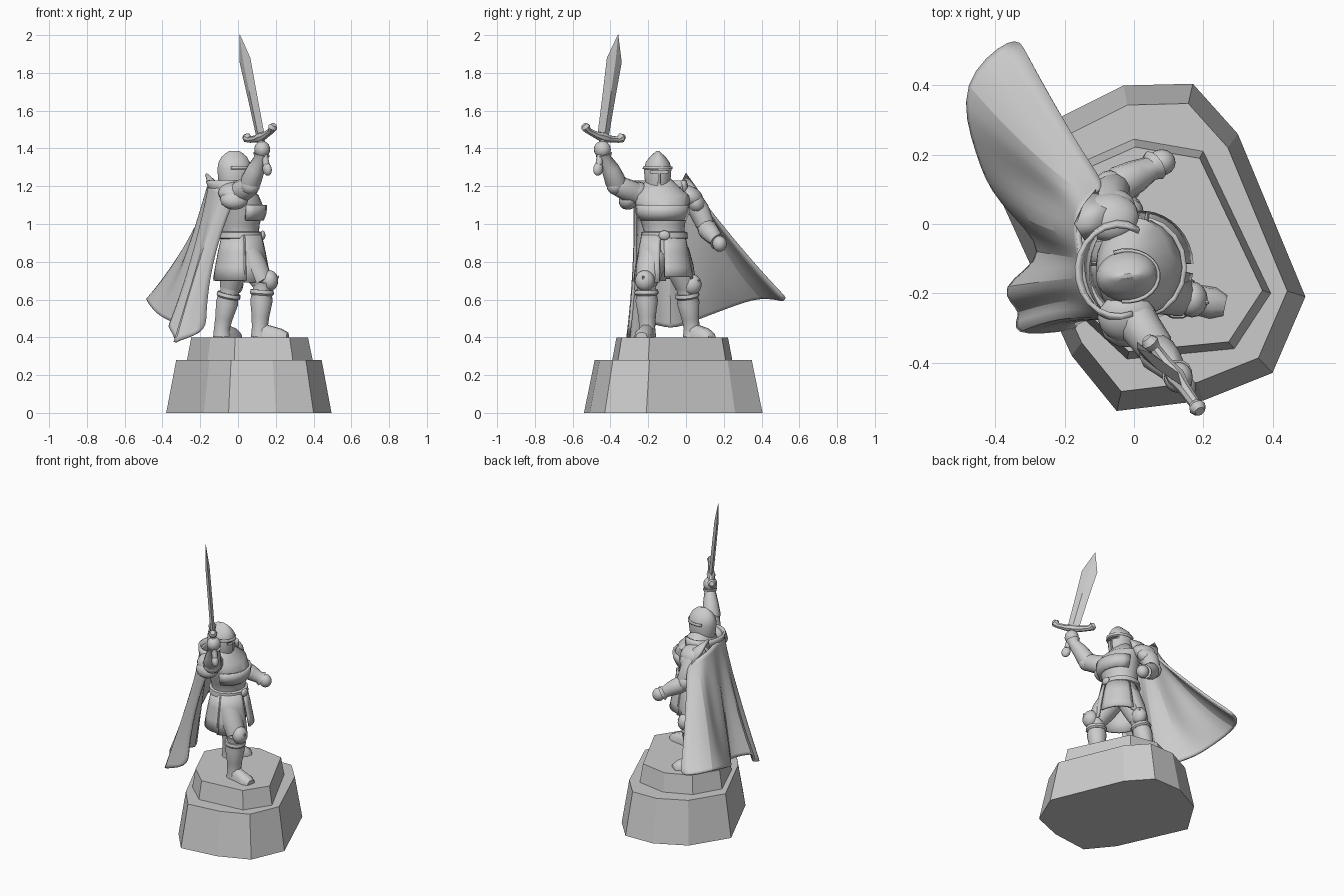
import bpy
import bmesh
from math import cos, sin, pi, radians
from mathutils import Vector, Matrix

default = bpy.data.objects.get("Cube")
if default:
    bpy.data.objects.remove(default)

stone = bpy.data.materials.new("pale grey stone")
stone.use_nodes = True
GREY = (0.6, 0.6, 0.6, 1)
stone.diffuse_color = GREY
stone.node_tree.nodes["Principled BSDF"].inputs["Base Color"].default_value = GREY


def finish(name, bm, smooth=40, thick=0, subdiv=0):
    """Turn a bmesh into a shaded object with optional modifiers."""
    bmesh.ops.recalc_face_normals(bm, faces=bm.faces)
    mesh = bpy.data.meshes.new(name)
    bm.to_mesh(mesh)
    bm.free()
    mesh.materials.append(stone)
    obj = bpy.data.objects.new(name, mesh)
    bpy.context.collection.objects.link(obj)
    if subdiv:
        obj.modifiers.new("soften", "SUBSURF").levels = subdiv
        obj.modifiers["soften"].render_levels = subdiv
    if thick:
        mod = obj.modifiers.new("thickness", "SOLIDIFY")
        mod.thickness = thick
        mod.offset = 0
    if smooth:
        bpy.ops.object.select_all(action="DESELECT")
        obj.select_set(True)
        bpy.context.view_layer.objects.active = obj
        bpy.ops.object.shade_smooth_by_angle(angle=radians(smooth))
    return obj


def skin(name, rows, closed=True, **kw):
    """Bridge equal rows of points; closed rows are capped at both ends."""
    bm = bmesh.new()
    grid = [[bm.verts.new(p) for p in row] for row in rows]
    n = len(grid[0])
    for low, high in zip(grid, grid[1:]):
        for i in range(n if closed else n - 1):
            j = (i + 1) % n
            bm.faces.new((low[i], low[j], high[j], high[i]))
    if closed:
        bm.faces.new(grid[0])
        bm.faces.new(grid[-1])
    return finish(name, bm, **kw)


def stack(name, rings, n=20, yaw=0, **kw):
    """Horizontal ellipses given as (x, y, z, rx, ry)."""
    rows = []
    for x, y, z, rx, ry in rings:
        row = []
        for i in range(n):
            a = 2 * pi * i / n
            u, v = rx * cos(a), ry * sin(a)
            row.append((x + u * cos(yaw) - v * sin(yaw), y + u * sin(yaw) + v * cos(yaw), z))
        rows.append(row)
    return skin(name, rows, **kw)


def tube(name, path, n=12, **kw):
    """Round limb through (x, y, z, radius) stations."""
    pts = [Vector(p[:3]) for p in path]
    rows = []
    for i, p in enumerate(pts):
        axis = (pts[min(i + 1, len(pts) - 1)] - pts[max(i - 1, 0)]).normalized()
        side = axis.cross(Vector((0.3, 1, 0.1))).normalized()
        up = axis.cross(side)
        r = path[i][3]
        rows.append([p + r * (side * cos(2 * pi * k / n) + up * sin(2 * pi * k / n)) for k in range(n)])
    return skin(name, rows, **kw)


def panel(name, centre, span, profile, steps=8, thick=0.014):
    """Curved plate: an arc of degrees swept through (z, rx, ry) levels."""
    a0, a1 = map(radians, span)
    rows = []
    for z, rx, ry in profile:
        angles = [a0 + (a1 - a0) * i / steps for i in range(steps + 1)]
        rows.append([(centre[0] + rx * cos(a), centre[1] + ry * sin(a), z) for a in angles])
    return skin(name, rows, closed=False, thick=thick)


def ball(name, at, size, turn=(0, 0, 0)):
    bm = bmesh.new()
    bmesh.ops.create_uvsphere(bm, u_segments=16, v_segments=10, radius=1)
    obj = finish(name, bm)
    obj.location, obj.scale, obj.rotation_euler = at, size, turn
    return obj


# Faceted two-tier plinth
def tier(name, outline, z0, z1, shrink, middle):
    c = Vector(middle)
    low = [Vector(p) for p in outline]
    high = [c + (p - c) * shrink for p in low]
    skin(name, [[(p.x, p.y, z0) for p in low], [(p.x, p.y, z1) for p in high]], smooth=0)


tier("plinth_lower", [(-.05, -.54), (.2, -.51), (.4, -.43), (.495, -.21), (.3, .26), (.17, .405),
                      (-.03, .4), (-.23, .3), (-.38, .06), (-.18, -.38)], 0, .28, .88, (.06, -.07))
tier("plinth_upper", [(-.02, -.39), (.29, -.36), (.395, -.2), (.2, .21), (0, .245),
                      (-.17, .17), (-.27, 0), (-.16, -.26)], .28, .4, .93, (.05, -.08))

# Torso, belt and tabard
stack("torso", [(.02, -.12, .84, .09, .11), (.01, -.115, .95, .1, .105), (.01, -.12, 1, .105, .115),
                (.02, -.125, 1.08, .12, .14), (0, -.13, 1.15, .11, .15),
                (-.02, -.14, 1.2, .08, .1), (-.02, -.14, 1.24, .05, .06)])
stack("belt", [(.01, -.115, .92, .11, .117), (.01, -.115, .925, .12, .125),
               (.01, -.115, .955, .118, .122), (.01, -.115, .96, .105, .11)])
ball("belt_buckle", (.13, -.115, .94), (.015, .03, .025))
panel("breastplate_rim", (.02, -.125), (-80, 80), [(1.02, .11, .12), (1.06, .125, .138), (1.1, .126, .14)])
for label, span, drop in (("front_right", (-85, -8), .69), ("front_left", (2, 85), .72),
                          ("back_left", (80, 180), .71), ("back_right", (175, 280), .7)):
    panel("tabard_" + label, (.02, -.12), span,
          [(.94, .1, .11), (.85, .12, .128), (.77, .135, .143), (drop, .145, .152)])

# Legs: thigh, greave, knee plate and boot
LEGS = {
    "right": ((.04, -.17, .85), (.13, -.21, .69), (.115, -.205, .45), (.235, -.23)),
    "left": ((0, -.06, .85), (-.04, .0, .67), (-.085, .03, .45), (-.02, .115)),
}
for side, (hip, knee, ankle, toe) in LEGS.items():
    h, k, a = map(Vector, (hip, knee, ankle))
    t = Vector((toe[0], toe[1], .42))
    tube(side + "_thigh", [(*h, .08), (*h.lerp(k, .5), .075), (*k, .058)])
    tube(side + "_greave", [(*k, .058), (*k.lerp(a, .12), .05), (*k.lerp(a, .4), .061),
                            (*k.lerp(a, .75), .048), (*a, .043), (a.x, a.y, .402, .048)])
    ahead = (t - a).normalized()
    ahead.z = 0
    ball(side + "_knee_plate", k + ahead * .04 + Vector((0, 0, .01)), (.045, .052, .055))
    tip = k + ahead * .09
    tube(side + "_knee_spike", [(*(k + ahead * .05), .03), (tip.x, tip.y, tip.z + .035, .003)], n=6)
    tube(side + "_greave_rim", [(*k.lerp(a, .16), .062), (*k.lerp(a, .24), .066), (*k.lerp(a, .28), .058)])
    heel = Vector((a.x, a.y, .43)) - ahead * .03
    rows = []
    for f, w, top in ((0, .03, .06), (.2, .042, .075), (.5, .043, .06), (.8, .046, .045), (1, .03, .025)):
        p = heel.lerp(t + ahead * .03, f)
        s = Vector((-ahead.y, ahead.x, 0)).normalized() * w
        p.z = .4
        rows.append([p - s, p + s, p + s * .9 + Vector((0, 0, top * .6)), p + s * .4 + Vector((0, 0, top)),
                     p - s * .4 + Vector((0, 0, top)), p - s * .9 + Vector((0, 0, top * .6))])
    skin(side + "_boot", rows, smooth=60)

# Helmet with a sharp crown and a T-shaped eye slot
helmet = stack("helmet", [(-.02, -.15, z, rx, ry) for z, rx, ry in (
    (1.18, .07, .06), (1.23, .085, .068), (1.29, .09, .073), (1.325, .084, .064),
    (1.355, .068, .042), (1.375, .045, .02), (1.387, .025, .006))], n=24, yaw=.12)
for size, z in (((.05, .1, .016), 1.275), ((.05, .012, .07), 1.235)):
    bpy.ops.mesh.primitive_cube_add(size=1, location=(.07, -.14, z), rotation=(0, 0, .12))
    cutter = bpy.context.object
    cutter.scale = size
    cut = helmet.modifiers.new("eye_slot", "BOOLEAN")
    cut.operation, cut.object, cut.solver = "DIFFERENCE", cutter, "EXACT"
    bpy.context.view_layer.objects.active = helmet
    bpy.ops.object.modifier_move_to_index(modifier="eye_slot", index=0)
    bpy.ops.object.modifier_apply(modifier="eye_slot")
    bpy.data.objects.remove(cutter)
panel("brow_band", (-.02, -.15), (-100, 115), [(1.29, .092, .075), (1.305, .091, .073)], steps=14, thick=.01)
panel("cape_collar", (-.045, -.135), (60, 290), [(1.16, .09, .14), (1.2, .11, .14), (1.23, .12, .13)], steps=14)

# Shoulder plates
for side, y, z, tilt in (("right", -.27, 1.165, .4), ("left", .02, 1.145, -.5)):
    ball(side + "_shoulder_plate", (-.02 if y < -.1 else -.07, y, z), (.085, .075, .055), (tilt, 0, 0))
    ball(side + "_shoulder_lame", (-.02 if y < -.1 else -.07, y + (.03 if y > 0 else -.03), z - .035),
         (.075, .06, .05), (tilt * 1.8, 0, 0))
skin("shoulder_crest", [[(-.14, -.05, 1.16), (-.17, 0, 1.265), (-.15, .05, 1.19), (-.11, .095, 1.11)],
                        [(-.05, -.04, 1.15), (-.09, .0, 1.19), (-.06, .05, 1.17), (-.03, .08, 1.11)]],
     closed=False, thick=.015)

# Raised sword arm and lowered left arm
tube("right_upper_arm", [(-.01, -.24, 1.15, .06), (.02, -.3, 1.175, .06), (.06, -.355, 1.2, .055), (.07, -.375, 1.215, .04)])
tube("right_forearm", [(.055, -.355, 1.19, .045), (.07, -.375, 1.23, .056), (.095, -.4, 1.29, .048),
                       (.12, -.43, 1.345, .036), (.125, -.435, 1.37, .045)])
ball("right_elbow_plate", (.065, -.375, 1.2), (.05, .045, .045))
ball("right_fist", (.128, -.443, 1.395), (.042, .045, .045))
tube("left_upper_arm", [(-.07, .02, 1.14, .06), (-.075, .07, 1.07, .057), (-.06, .1, 1, .05), (-.05, .11, .97, .035)])
tube("left_forearm", [(-.075, .095, .99, .04), (-.04, .115, .97, .054), (.01, .14, .94, .047),
                      (.045, .16, .915, .036), (.06, .17, .905, .046)])
ball("left_elbow_plate", (-.07, .11, .99), (.045, .045, .05))
ball("left_fist", (.08, .178, .895), (.04, .038, .042))

# Sword, modelled upright and then posed in the fist
axis = Vector((-.11, .08, .54)).normalized()
across = Vector((.15, -.2, 0))
across = (across - axis * across.dot(axis)).normalized()
pose = Matrix((across, axis.cross(across), axis)).transposed().to_4x4()
pose.translation = (.12, -.44, 1.46)
blade = skin("sword_blade", [[(w, 0, z), (0, d, z), (-w, 0, z), (0, -d, z)] for z, w, d in (
    (0, .037, .014), (.2, .042, .014), (.42, .05, .013), (.56, .001, .001))], smooth=20)
grip = tube("sword_grip", [(0, 0, -.15, .018), (0, 0, 0, .018)])
pommel = ball("sword_pommel", (0, 0, 0), (1, 1, 1))
pommel.data.transform(Matrix.Translation((0, 0, -.175)) @ Matrix.Diagonal((.028, .022, .035, 1)))
pommel.scale = (1, 1, 1)
guard = tube("sword_guard", [(-.135, 0, .035, .015), (-.12, 0, .025, .026), (-.1, 0, .01, .017), (-.04, 0, 0, .02),
                             (0, 0, 0, .028), (.04, 0, 0, .02), (.1, 0, .01, .017), (.12, 0, .025, .026),
                             (.135, 0, .035, .015)], n=8)
for part in (blade, grip, pommel, guard):
    part.matrix_world = pose

# Windblown cape: three guide rows blended from shoulders to hem
top = [(0, -.27, 1.17), (-.08, -.28, 1.18), (-.13, -.22, 1.2), (-.15, -.15, 1.21), (-.15, -.1, 1.2),
       (-.16, -.04, 1.19), (-.16, .03, 1.18), (-.13, .07, 1.15), (-.08, .1, 1.1)]
middle = [(-.13, -.27, .8), (-.22, -.28, .8), (-.19, -.22, .8), (-.27, -.17, .82), (-.18, -.09, .8),
          (-.3, 0, .8), (-.27, .11, .8), (-.34, .23, .84), (-.22, .33, .82)]
hem = [(-.17, -.3, .42), (-.37, -.32, .37), (-.3, -.25, .37), (-.41, -.19, .5), (-.21, -.09, .43),
       (-.4, .07, .5), (-.45, .2, .55), (-.51, .41, .63), (-.34, .55, .58)]
rows = []
for i in range(9):
    t = i / 8
    ka, kb, kc = (1 - t) * (1 - 2 * t), 4 * t * (1 - t), t * (2 * t - 1)
    rows.append([Vector(a) * ka + Vector(b) * kb + Vector(c) * kc for a, b, c in zip(top, middle, hem)])
skin("cape", rows, closed=False, thick=.016, subdiv=2, smooth=60)
